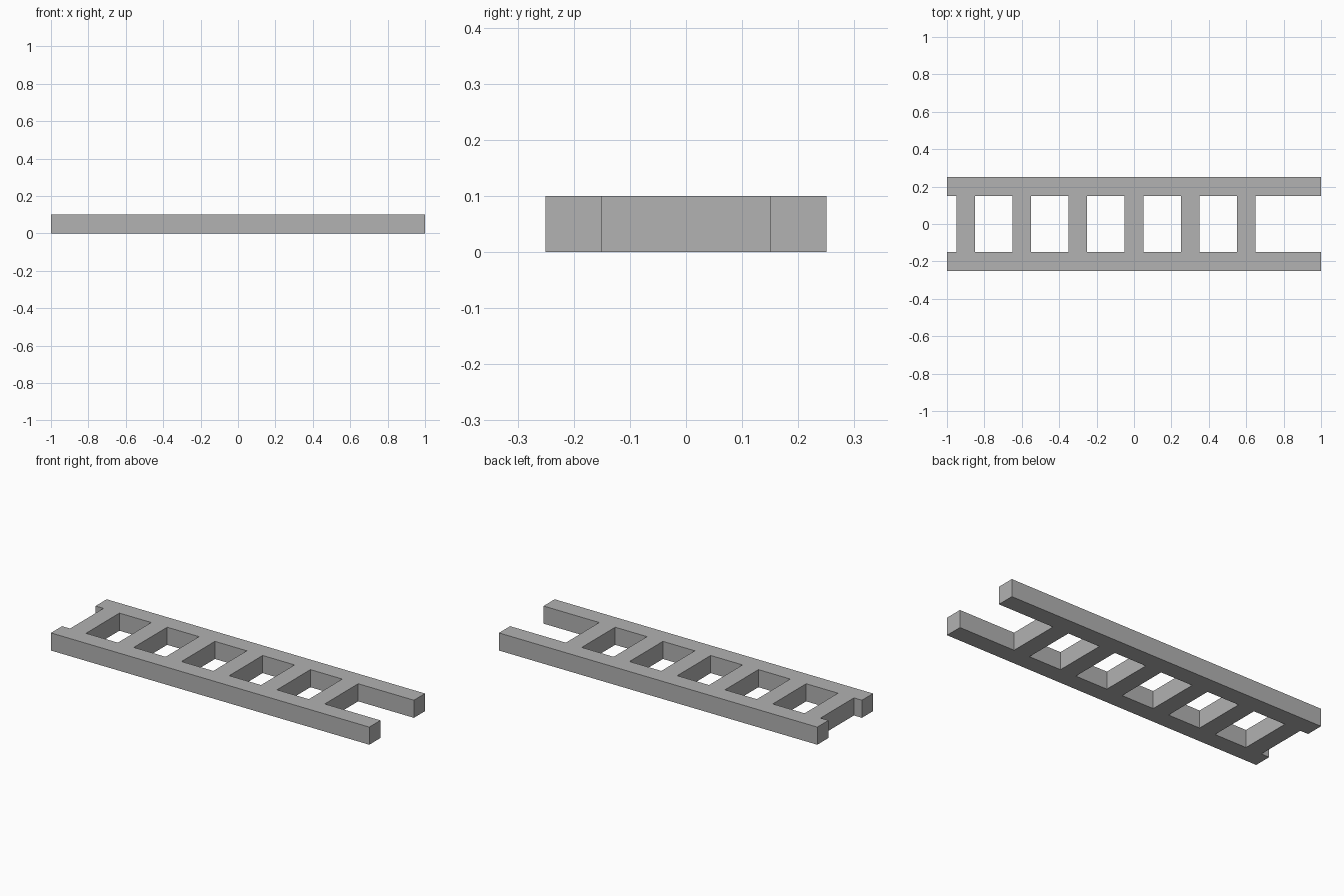
import bpy
import bmesh
from mathutils import Matrix, Vector

default = bpy.data.objects.get("Cube")
if default:
    bpy.data.objects.remove(default, do_unlink=True)

LENGTH, THICK = 2.0, 0.1
RAIL_Y = 0.2                 # rail centre line
RUNG_SPAN = 0.3              # clear gap between the rails
RUNG_COUNT, RUNG_START, RUNG_STEP = 6, -0.9, 0.3

grey = bpy.data.materials.new("plain grey")
grey.use_nodes = True
colour = (0.445, 0.445, 0.445, 1)
grey.diffuse_color = colour
grey.node_tree.nodes["Principled BSDF"].inputs["Base Color"].default_value = colour


def add_bar(name, centre, size, open_axis_ends=False):
    """Box bar; optionally leave off the two y ends that butt against the rails."""
    bm = bmesh.new()
    place = Matrix.Translation(centre) @ Matrix.Diagonal((*size, 1))
    bmesh.ops.create_cube(bm, size=1, matrix=place)
    if open_axis_ends:
        bm.normal_update()
        ends = [f for f in bm.faces if abs(f.normal.y) > 0.5]
        bmesh.ops.delete(bm, geom=ends, context='FACES_ONLY')
    mesh = bpy.data.meshes.new(name)
    bm.to_mesh(mesh)
    bm.free()
    mesh.materials.append(grey)
    obj = bpy.data.objects.new(name, mesh)
    bpy.context.collection.objects.link(obj)
    return obj


# Long side rails
for name, side in (("front_rail", -1), ("back_rail", 1)):
    add_bar(name, Vector((0, side * RAIL_Y, THICK / 2)), (LENGTH, THICK, THICK))

# Evenly spaced rungs, flush with the rails
for i in range(RUNG_COUNT):
    x = RUNG_START + i * RUNG_STEP
    add_bar(f"rung_{i + 1}", Vector((x, 0, THICK / 2)),
            (THICK, RUNG_SPAN, THICK), open_axis_ends=True)
